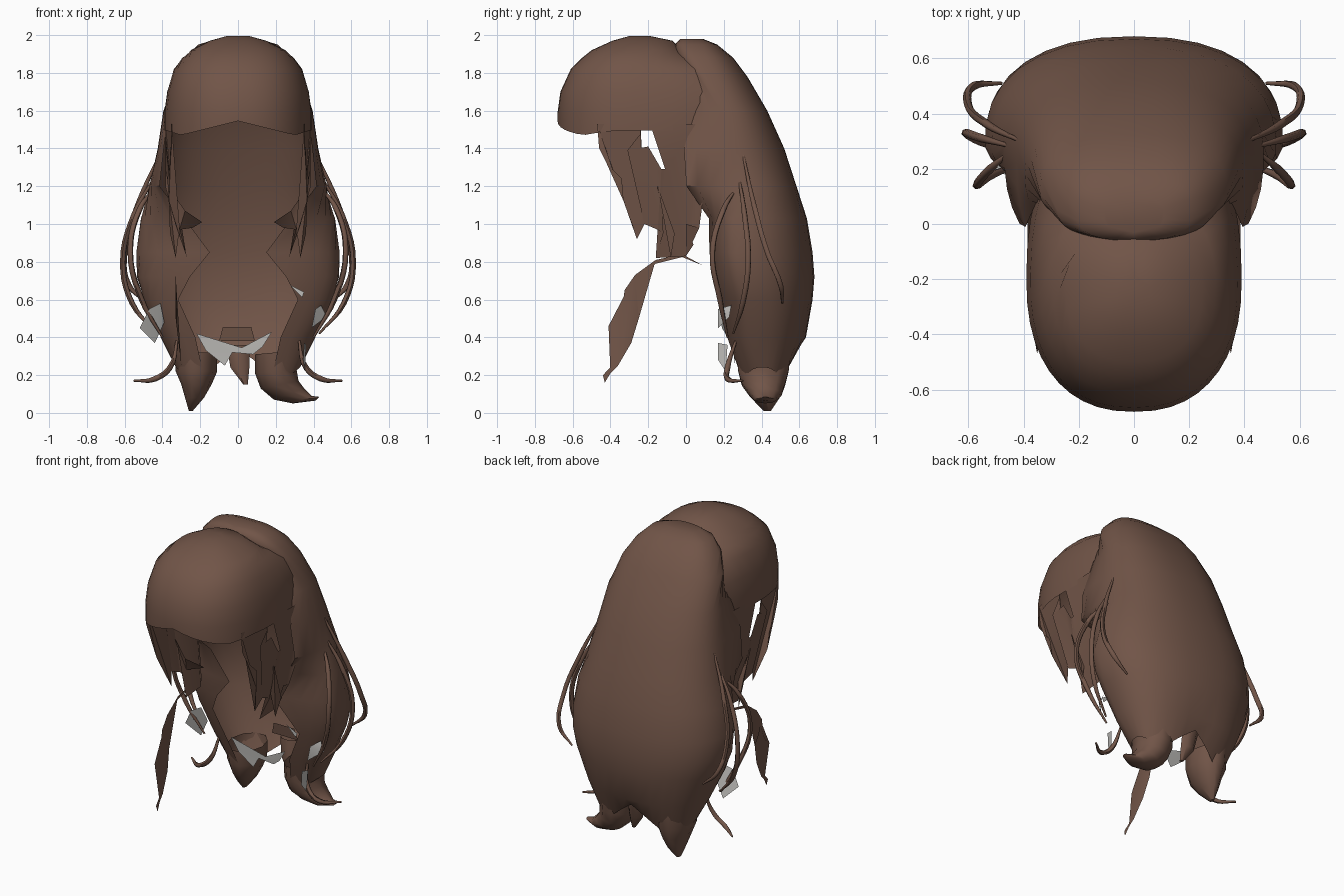
import bpy, bmesh, math

cube = bpy.data.objects.get("Cube")
if cube:
    bpy.data.objects.remove(cube)


def material(name, rgb):
    m = bpy.data.materials.new(name)
    m.use_nodes = True
    m.diffuse_color = (*rgb, 1)
    b = m.node_tree.nodes["Principled BSDF"]
    b.inputs["Base Color"].default_value = (*rgb, 1)
    b.inputs["Roughness"].default_value = 0.8
    return m


BROWN = material("brown hair", (0.165, 0.09, 0.064))
GREY = material("pale grey", (0.52, 0.51, 0.49))


def finish(name, bm, mat=BROWN, angle=50):
    me = bpy.data.meshes.new(name)
    bm.to_mesh(me)
    bm.free()
    me.materials.append(mat)
    ob = bpy.data.objects.new(name, me)
    bpy.context.collection.objects.link(ob)
    bpy.ops.object.select_all(action='DESELECT')
    ob.select_set(True)
    bpy.context.view_layer.objects.active = ob
    bpy.ops.object.shade_smooth_by_angle(angle=math.radians(angle))
    return ob


def loft(name, rows, closed=False, cap_first=False, cap_last=False):
    """Skin a list of equally long point rows."""
    bm = bmesh.new()
    rings = [[bm.verts.new(p) for p in row] for row in rows]
    n = len(rings[0])
    for a, b in zip(rings, rings[1:]):
        for i in range(n if closed else n - 1):
            j = (i + 1) % n
            bm.faces.new((a[i], a[j], b[j], b[i]))
    if cap_first:
        bm.faces.new(rings[0])
    if cap_last:
        bm.faces.new(rings[-1])
    bmesh.ops.recalc_face_normals(bm, faces=bm.faces)
    return finish(name, bm)


def plate(name, pts, mat=BROWN, bend=None):
    """Thin outline plate; bend gives x from y and z."""
    bm = bmesh.new()
    bm.faces.new([bm.verts.new(p) for p in pts])
    bmesh.ops.triangulate(bm, faces=bm.faces)
    if bend:
        for v in bm.verts:
            v.co.x = bend(v.co.y, v.co.z)
    return finish(name, bm, mat)


def power(v, e):
    return math.copysign(abs(v) ** e, v)


def section(w, yc, near, far, sweep, e=.86, n=28):
    """Arc centred on y = near, sweeping round both sides towards y = far."""
    pts = []
    for i in range(n + 1):
        t = math.radians(sweep) * (2 * i / n - 1)
        c = power(math.cos(t), e)
        pts.append((w * power(math.sin(t), e), yc + c * ((near - yc) if c > 0 else (yc - far))))
    return pts


# Long back hair: z, half width, middle y, back y, front y, sweep, roundness
BACK = [
    (1.98, .11, .04, .09, -.03, 180, .75),
    (1.95, .21, .05, .165, -.06, 180, .72),
    (1.88, .28, .07, .25, -.06, 165, .75),
    (1.78, .34, .11, .325, .01, 140, .8),
    (1.60, .395, .18, .43, -.10, 114),
    (1.40, .425, .22, .52, -.28, 114),
    (1.20, .47, .25, .585, -.20, 120),
    (1.03, .515, .28, .64, .10, 150),
    (.85, .54, .30, .67, .12, 167),
    (.72, .535, .31, .68, .13, 155),
    (.60, .50, .33, .67, .16, 144),
    (.40, .41, .36, .635, .20, 150),
]
rows = [[(x, y, z) for x, y in section(w, *rest)] for z, w, *rest in BACK]
# Hem dips into the two tails and lifts at the middle
hem = []
for x, y in section(.33, .40, .575, .23, 150):
    dip = max(0, 1 - abs(abs(x) - .23) / .22)
    hem.append((x, y + (.42 - y) * dip * .3, .34 - .18 * dip))
loft("back_hair", rows + [hem], cap_first=True)

# Fringe and crown: z, half width, middle y, front y, back y, sweep
CROWN = [
    (1.995, .06, -.24, -.30, -.19, 180),
    (1.97, .15, -.24, -.39, -.07, 180),
    (1.92, .25, -.23, -.50, -.02, 180),
    (1.88, .295, -.22, -.55, .10, 140),
    (1.82, .34, -.22, -.61, .28, 122),
    (1.70, .375, -.21, -.665, .40, 118),
    (1.59, .39, -.20, -.68, .42, 115),
]
rows = [[(x, y, z) for x, y in section(w, *rest)] for z, w, *rest in CROWN]


def fringe_z(x, y):
    if y > -.42:
        return 1.495
    return 1.545 - .25 * min(abs(x), .3) + max(0, abs(x) - .3) * .3


rows.append([(x, y, fringe_z(x, y)) for x, y in section(.39, -.20, -.68, .42, 115)])
loft("crown_and_fringe", rows, cap_first=True)

# Ragged side locks below the crown, with an open slit between them
FRONT_LOCK = [(-.47, 1.53), (-.46, 1.40), (-.42, 1.38), (-.42, 1.32), (-.34, 1.24), (-.33, 1.12),
              (-.28, .99), (-.26, .92), (-.22, 1.0), (-.15, .97), (-.13, 1.29), (-.20, 1.41),
              (-.31, 1.39), (-.24, 1.48), (-.24, 1.53)]
REAR_LOCK = [(-.17, 1.53), (-.18, 1.5), (-.11, 1.29), (-.13, 1.29), (-.15, .97), (-.12, .95),
             (-.16, .82), (0, .83), (.04, .89), (0, 1.0), (.07, .98), (.10, 1.2), (.08, 1.53)]


def side_x(y, z):
    return .385 - .35 * max(0, 1.15 - z) - .18 * max(0, -y - .28)


for s, side in ((1, "left"), (-1, "right")):
    for name, outline in (("front_side_lock", FRONT_LOCK), ("rear_side_lock", REAR_LOCK)):
        plate(side + "_" + name, [(0, y, z) for y, z in outline],
              bend=lambda y, z: s * side_x(y, z))
    # Inner lock curling in towards the face
    plate(side + "_inner_lock", [(s * x, y, z) for x, y, z in (
        (.37, -.15, 1.2), (.28, -.15, 1.07), (.19, -.08, 1.01), (.24, -.05, .98),
        (.31, -.1, .97), (.33, -.08, .82), (.36, -.06, .95))])

# Loose ragged wisp hanging in front, on one side only
WISP = [(.09, .78), (-.02, .825), (-.16, .79), (-.26, .71), (-.32, .64), (-.29, .56), (-.25, .50),
        (-.29, .37), (-.36, .25), (-.40, .21), (-.43, .16), (-.44, .20), (-.40, .24), (-.39, .36),
        (-.41, .46), (-.37, .49), (-.34, .53), (-.325, .65), (-.27, .73), (-.16, .81), (-.02, .84)]
plate("front_wisp", [(0, y, z) for y, z in WISP], bend=lambda y, z: -.33 + .12 * max(0, .5 - z))


# Pointed tails at the hem: x, y, z, half width, half depth, tilt
def tail(name, path, n=10):
    loft(name, [[(x + rx * math.cos(a), y + ry * math.sin(a), z + tilt * math.cos(a))
                 for a in (2 * math.pi * i / n for i in range(n))]
                for x, y, z, rx, ry, tilt in path], closed=True, cap_last=True)


tail("right_tail", [(-.22, .41, .32, .11, .15, 0), (-.22, .41, .22, .11, .14, 0),
                    (-.22, .41, .15, .08, .12, 0), (-.23, .42, .08, .05, .08, 0),
                    (-.25, .43, .01, .01, .02, 0)])
tail("left_tail", [(.20, .41, .32, .11, .15, .01), (.20, .41, .22, .11, .14, .01),
                   (.22, .41, .15, .10, .12, .02), (.27, .42, .10, .08, .09, .03),
                   (.34, .42, .07, .05, .06, .02), (.42, .42, .075, .01, .02, .01)])
tail("middle_tail", [(0, .53, .36, .06, .03, 0), (.01, .51, .24, .05, .03, 0),
                     (.04, .49, .15, .012, .01, 0)], 6)
plate("hem_flap", [(-.10, .50, .38), (-.08, .49, .455), (.07, .49, .455), (.09, .50, .38)])


# Thin flyaway strands on both sides
def strand(name, pts, radius):
    cu = bpy.data.curves.new(name, 'CURVE')
    cu.dimensions = '3D'
    cu.resolution_u = 5
    cu.bevel_depth = radius
    cu.bevel_resolution = 1
    cu.use_fill_caps = True
    sp = cu.splines.new('BEZIER')
    sp.bezier_points.add(len(pts) - 1)
    for i, (bp, p) in enumerate(zip(sp.bezier_points, pts)):
        bp.co = p
        bp.handle_left_type = bp.handle_right_type = 'AUTO'
        bp.radius = 1 if 0 < i < len(pts) - 1 else .4
    cu.materials.append(BROWN)
    ob = bpy.data.objects.new(name, cu)
    bpy.context.collection.objects.link(ob)
    bpy.ops.object.select_all(action='DESELECT')
    ob.select_set(True)
    bpy.context.view_layer.objects.active = ob
    bpy.ops.object.convert(target='MESH')
    bpy.ops.object.shade_smooth_by_angle(angle=math.radians(60))


STRANDS = {
    "rear_strand": [(.41, .30, 1.38), (.53, .36, 1.1), (.60, .43, .85), (.58, .50, .68), (.48, .51, .58)],
    "middle_strand": [(.44, .28, 1.25), (.55, .31, 1.05), (.61, .33, .8), (.56, .30, .58), (.43, .25, .42)],
    "front_strand": [(.45, .26, 1.18), (.52, .20, 1.08), (.57, .14, .85), (.51, .18, .6), (.40, .22, .40)],
    "low_strand": [(.32, .27, .40), (.36, .22, .24), (.44, .22, .18), (.55, .30, .17)],
}
for s, side in ((1, "left"), (-1, "right")):
    for name, pts in STRANDS.items():
        strand(side + "_" + name, [(s * x, y, z) for x, y, z in pts], .015)

# Pale scraps under the hem and at the sides
plate("hem_scrap", [(-.22, .24, .42), (-.17, .25, .33), (-.07, .26, .25), (-.03, .26, .32),
                    (.08, .26, .31), (.13, .25, .35), (.18, .24, .43), (.02, .26, .345)], GREY)
plate("right_scrap", [(-.52, .19, .45), (-.44, .24, .37), (-.39, .24, .48), (-.41, .20, .58), (-.47, .18, .55)], GREY)
plate("left_scrap", [(.39, .17, .45), (.47, .23, .51), (.44, .24, .57), (.41, .17, .55)], GREY)
plate("left_low_scrap", [(.35, .17, .37), (.36, .22, .36), (.355, .21, .22), (.345, .17, .28)], GREY)
plate("left_flap_scrap", [(.27, .12, .68), (.35, .12, .64), (.34, .12, .61), (.30, .12, .65)], GREY)
